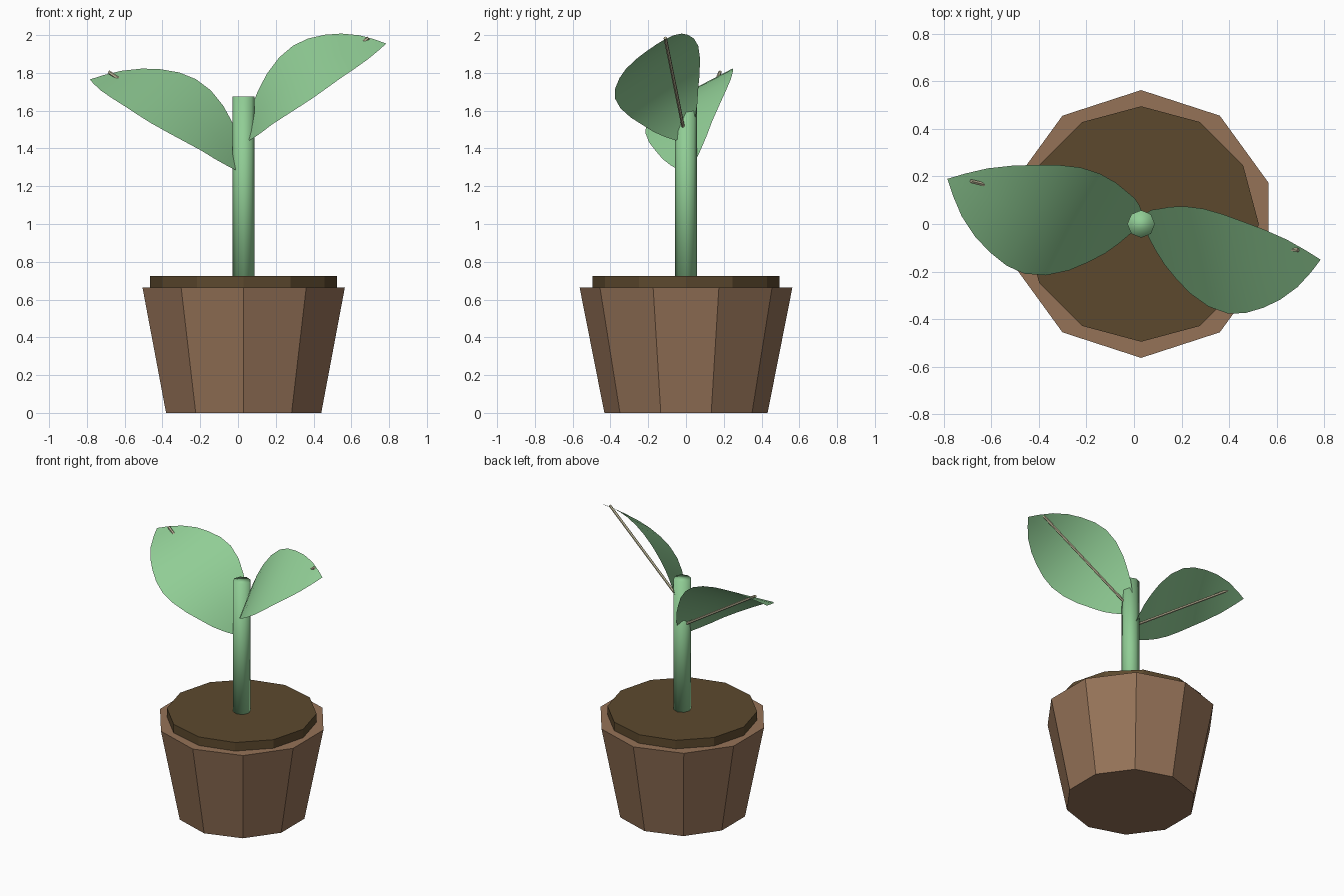
import bpy
from mathutils import Vector

if "Cube" in bpy.data.objects:
    bpy.data.objects.remove(bpy.data.objects["Cube"], do_unlink=True)

AXIS_X = 0.03


def material(name, rgb):
    mat = bpy.data.materials.new(name)
    mat.use_nodes = True
    colour = (*rgb, 1.0)
    mat.diffuse_color = colour
    mat.node_tree.nodes["Principled BSDF"].inputs["Base Color"].default_value = colour
    return mat


terracotta = material("terracotta", (0.30, 0.17, 0.097))
earth = material("earth", (0.107, 0.066, 0.027))
green = material("leaf_green", (0.28, 0.61, 0.30))
cream = material("vein_cream", (0.58, 0.54, 0.36))


def tapered(name, sides, r_low, r_high, z_low, z_high, mat):
    """Upright frustum on the plant's axis."""
    bpy.ops.mesh.primitive_cone_add(
        vertices=sides, radius1=r_low, radius2=r_high, depth=z_high - z_low,
        location=(AXIS_X, 0, (z_low + z_high) / 2))
    obj = bpy.context.object
    obj.name = name
    obj.data.materials.append(mat)
    return obj


def rod(name, start, end, radius, mat):
    """Thin straight rod between two points."""
    start, end = Vector(start), Vector(end)
    bpy.ops.mesh.primitive_cylinder_add(
        vertices=6, radius=radius, depth=(end - start).length,
        location=(start + end) / 2)
    obj = bpy.context.object
    obj.name = name
    obj.rotation_mode = 'QUATERNION'
    obj.rotation_quaternion = (end - start).to_track_quat('Z', 'Y')
    obj.data.materials.append(mat)
    bpy.ops.object.shade_smooth_by_angle()
    return obj


# Leaf half width along its length, both as fractions of the length
LEAF_PROFILE = [(0, 0.06), (0.05, 0.108), (0.11, 0.155), (0.19, 0.20),
                (0.28, 0.247), (0.39, 0.285), (0.5, 0.298), (0.6, 0.282),
                (0.7, 0.245), (0.79, 0.2), (0.88, 0.135), (0.95, 0.062)]
ARCH = 0.158


def leaf(name, base, tip, across):
    """Sheet leaf, straight across and arched along its length."""
    base, tip = Vector(base), Vector(tip)
    length = (tip - base).length
    along = (tip - base).normalized()
    across = Vector(across)
    across = (across - across.dot(along) * along).normalized()
    normal = along.cross(across)
    if normal.z < 0:
        normal.negate()
    verts, faces = [], []
    for t, half in LEAF_PROFILE:
        centre = base + length * (t * along + ARCH * 4 * t * (1 - t) * normal)
        verts += [centre + side * half * length * across for side in (-1, 0, 1)]
    verts.append(tip)
    rows = len(LEAF_PROFILE)
    for r in range(rows - 1):
        for c in (0, 1):
            a = 3 * r + c
            faces.append((a, a + 3, a + 4, a + 1))
    last = 3 * (rows - 1)
    faces += [(last + c, 3 * rows, last + c + 1) for c in (0, 1)]
    # Keep the upper side as the front side of the sheet
    if along.cross(across).dot(normal) < 0:
        faces = [f[::-1] for f in faces]
    mesh = bpy.data.meshes.new(name)
    mesh.from_pydata(verts, [], faces)
    mesh.materials.append(green)
    for poly in mesh.polygons:
        poly.use_smooth = True
    obj = bpy.data.objects.new(name, mesh)
    bpy.context.collection.objects.link(obj)
    return obj


# Pot and soil
tapered("pot", 10, 0.432, 0.563, 0, 0.663, terracotta)
tapered("soil", 12, 0.495, 0.495, 0.6, 0.725, earth)

# Stem
tapered("stem", 8, 0.058, 0.058, 0.65, 1.675, green)
bpy.ops.object.shade_smooth()

# Leaves
leaf("left_leaf", (0.05, -0.01, 1.47), (0.785, -0.15, 1.955), (-0.2, 0.83, 0.52))
leaf("right_leaf", (0.01, 0.005, 1.31), (-0.785, 0.19, 1.765), (0.42, 0.80, 0.42))

# Veins under the leaves
rod("left_vein", (0.04, -0.01, 1.49), (0.69, -0.11, 1.985), 0.009, cream)
rod("right_vein", (0.01, 0.005, 1.345), (-0.685, 0.18, 1.805), 0.009, cream)
